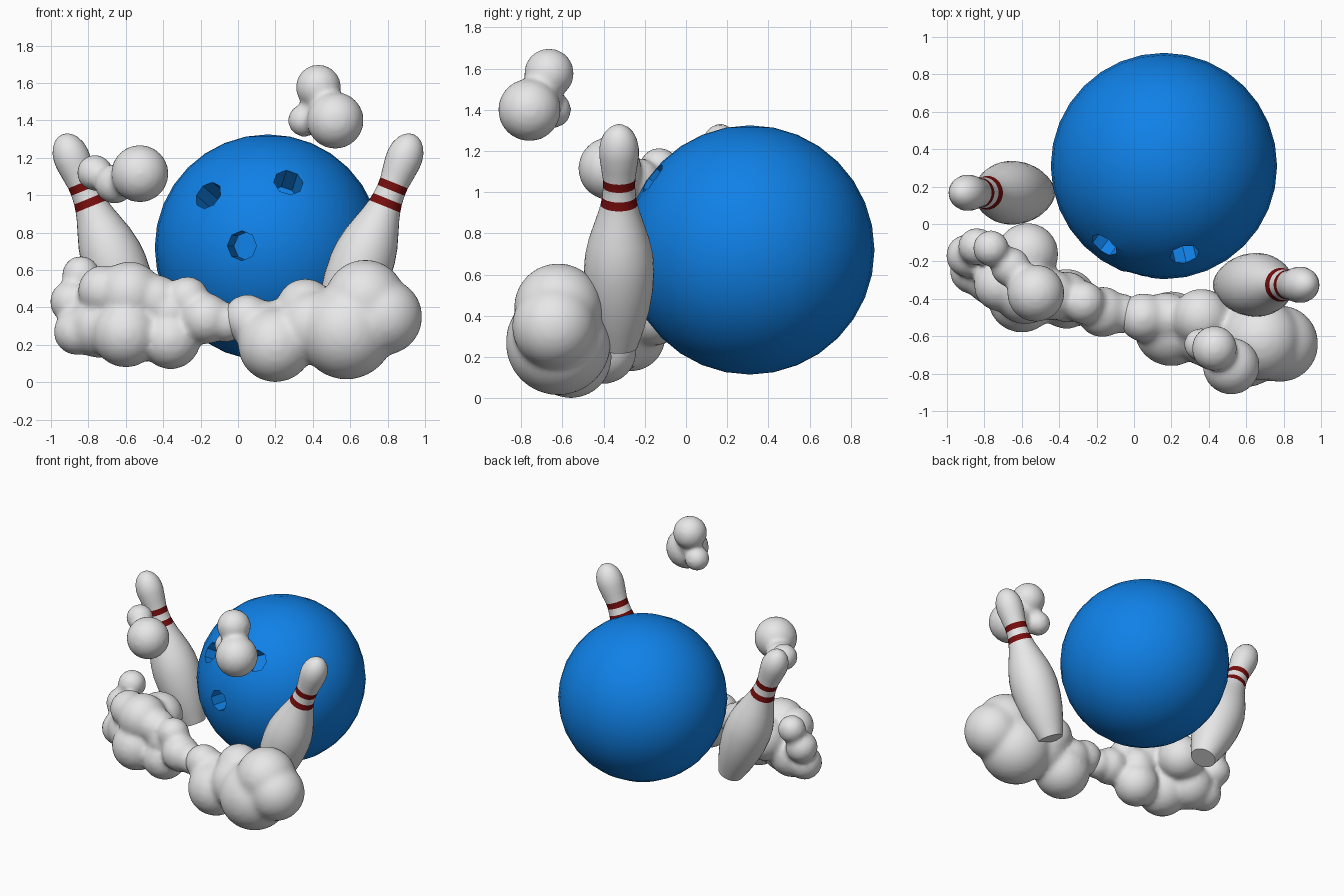
import bpy, bmesh
from math import cos, sin, tau, radians
from mathutils import Vector, Matrix

cube = bpy.data.objects.get("Cube")
if cube:
    bpy.data.objects.remove(cube, do_unlink=True)


def material(name, color):
    m = bpy.data.materials.new(name)
    m.use_nodes = True
    m.diffuse_color = (*color, 1)
    m.node_tree.nodes["Principled BSDF"].inputs["Base Color"].default_value = (*color, 1)
    return m


blue = material("ball blue", (0.005, 0.22, 0.8))
white = material("soft white", (0.8, 0.8, 0.8))
red = material("dark red", (0.19, 0.004, 0.004))


def finish(name, bm, *mats):
    mesh = bpy.data.meshes.new(name)
    bmesh.ops.recalc_face_normals(bm, faces=bm.faces)
    bm.to_mesh(mesh)
    bm.free()
    for m in mats:
        mesh.materials.append(m)
    obj = bpy.data.objects.new(name, mesh)
    bpy.context.collection.objects.link(obj)
    return obj


def select(obj):
    bpy.ops.object.select_all(action='DESELECT')
    obj.select_set(True)
    bpy.context.view_layer.objects.active = obj


def smooth(obj):
    select(obj)
    bpy.ops.object.shade_smooth_by_angle(angle=radians(35))


# Ball with three drilled finger holes
center, radius = Vector((0.16, 0.31, 0.72)), 0.605
bm = bmesh.new()
bmesh.ops.create_uvsphere(bm, u_segments=32, v_segments=16, radius=radius,
                          matrix=Matrix.Translation(center))
ball = finish("bowling_ball", bm, blue)

bm = bmesh.new()
for hx, hz in [(-0.16, 1.0), (0.27, 1.07), (0.02, 0.73)]:
    dx, dz = hx - center.x, hz - center.z
    d = Vector((dx, -(0.36 - dx * dx - dz * dz) ** 0.5, dz)).normalized()
    turn = d.to_track_quat('Z', 'Y').to_matrix().to_4x4()
    bmesh.ops.create_cone(bm, cap_ends=True, segments=8, radius1=0.08, radius2=0.08,
                          depth=0.32, matrix=Matrix.Translation(center + d * radius) @ turn)
cutter = finish("hole_cutter", bm, blue)
cutter.hide_render = True
cut = ball.modifiers.new("finger holes", 'BOOLEAN')
cut.operation, cut.solver, cut.object = 'DIFFERENCE', 'EXACT', cutter
select(ball)
bpy.ops.object.modifier_apply(modifier=cut.name)
bpy.data.objects.remove(cutter, do_unlink=True)
smooth(ball)

# Pin profile: (distance from base, radius)
PROFILE = [(0, 0.09), (0.1, 0.123), (0.2, 0.149), (0.3, 0.165), (0.4, 0.171), (0.48, 0.165),
           (0.56, 0.148), (0.64, 0.122), (0.7, 0.102), (0.745, 0.09), (0.788, 0.082),
           (0.837, 0.078), (0.88, 0.079), (0.94, 0.088), (1.0, 0.096), (1.04, 0.096),
           (1.08, 0.088), (1.115, 0.072), (1.14, 0.05), (1.155, 0.026)]
BANDS = [(0.745, 0.788), (0.837, 0.88)]


def pin(name, base, tilt):
    n = 32
    bm = bmesh.new()
    rings = [[bm.verts.new((r * cos(tau * i / n), r * sin(tau * i / n), t)) for i in range(n)]
             for t, r in PROFILE]
    tip = bm.verts.new((0, 0, 1.16))
    bm.faces.new(rings[0])
    for a, b in zip(rings, rings[1:]):
        for i in range(n):
            j = (i + 1) % n
            f = bm.faces.new((a[i], a[j], b[j], b[i]))
            mid = f.calc_center_median().z
            f.material_index = int(any(lo < mid < hi for lo, hi in BANDS))
    for i in range(n):
        bm.faces.new((rings[-1][i], rings[-1][(i + 1) % n], tip))
    bm.transform(Matrix.Translation(base) @ Matrix.Rotation(radians(tilt), 4, 'Y'))
    smooth(finish(name, bm, white, red))


pin("left_pin", (0.505, -0.325, 0.25), 22)
pin("right_pin", (-0.505, 0.167, 0.25), -22)


# Smoke: overlapping spheres fused into one soft surface
def smoke(name, puffs, passes):
    bm = bmesh.new()
    for x, y, z, r in puffs:
        bmesh.ops.create_icosphere(bm, subdivisions=4, radius=r + 0.006,
                                   matrix=Matrix.Translation((x, y, z)))
    obj = finish(name, bm, white)
    fuse = obj.modifiers.new("fuse", 'REMESH')
    fuse.mode, fuse.voxel_size, fuse.use_smooth_shade = 'VOXEL', 0.018, True
    soften = obj.modifiers.new("soften", 'SMOOTH')
    soften.factor, soften.iterations = 0.5, passes


smoke("left_smoke_bank", [
    (0.58, -0.62, 0.27, 0.25), (0.68, -0.62, 0.44, 0.21), (0.78, -0.64, 0.35, 0.2),
    (0.2, -0.56, 0.2, 0.195), (0.4, -0.57, 0.3, 0.19), (0.36, -0.5, 0.4, 0.15),
    (0.05, -0.5, 0.34, 0.125), (0.17, -0.5, 0.3, 0.13)], 14)
smoke("right_smoke_bank", [
    (-0.17, -0.47, 0.34, 0.13), (-0.06, -0.48, 0.32, 0.1), (-0.27, -0.42, 0.45, 0.11),
    (-0.36, -0.4, 0.23, 0.155), (-0.36, -0.39, 0.37, 0.13), (-0.44, -0.38, 0.44, 0.13),
    (-0.6, -0.4, 0.26, 0.175), (-0.58, -0.36, 0.47, 0.17), (-0.57, -0.16, 0.42, 0.16),
    (-0.72, -0.33, 0.49, 0.13), (-0.74, -0.27, 0.3, 0.165), (-0.84, -0.12, 0.575, 0.095),
    (-0.89, -0.17, 0.43, 0.11), (-0.86, -0.25, 0.27, 0.12)], 9)
smoke("left_floating_puff", [
    (0.43, -0.665, 1.577, 0.115), (0.52, -0.76, 1.4, 0.146), (0.355, -0.645, 1.4, 0.082),
    (0.45, -0.69, 1.47, 0.08)], 5)
smoke("right_floating_puff", [
    (-0.525, -0.37, 1.115, 0.147), (-0.765, -0.13, 1.12, 0.09),
    (-0.66, -0.23, 1.06, 0.1)], 5)
